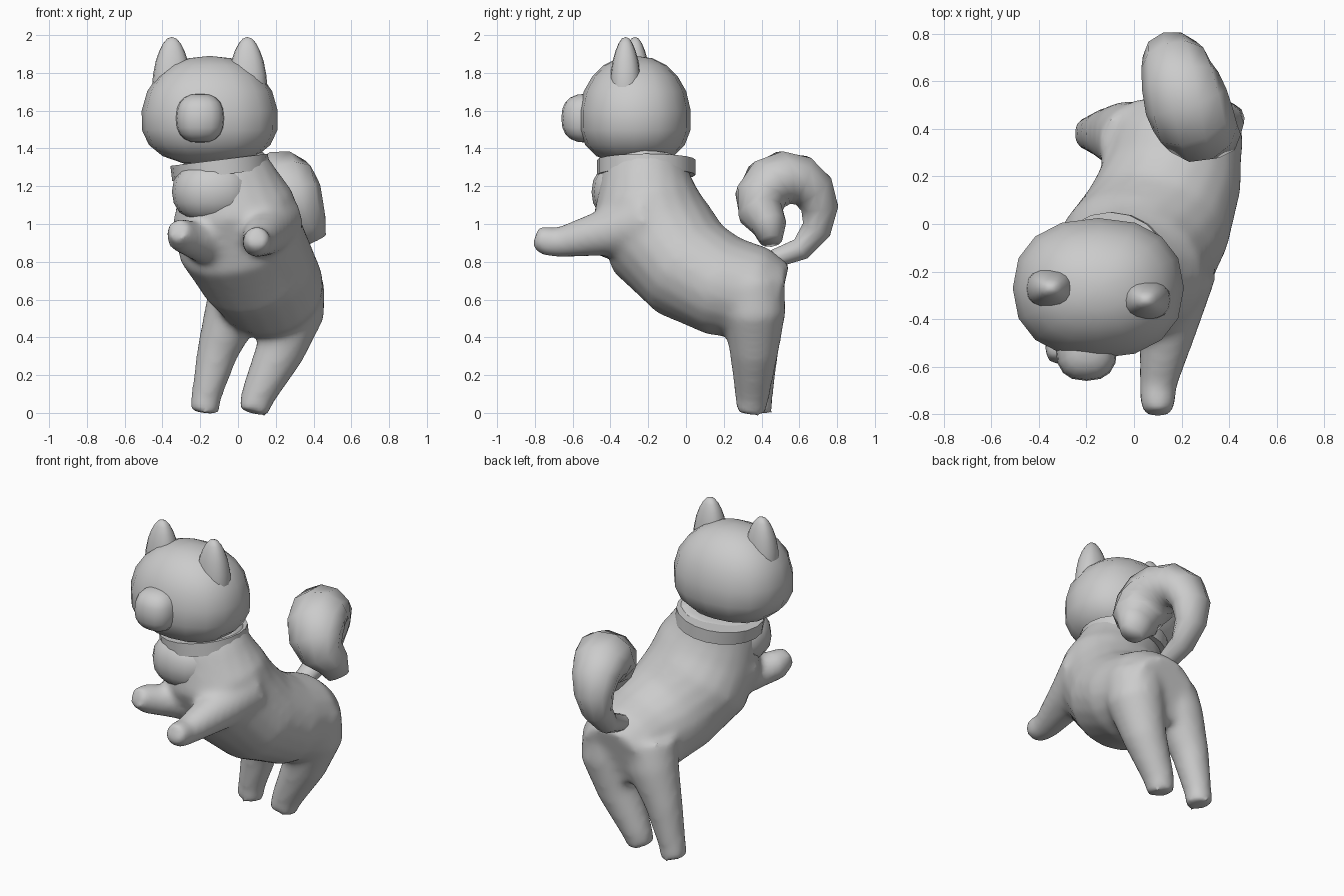
import bpy
import bmesh
import math
from mathutils import Vector

default_cube = bpy.data.objects.get("Cube")
if default_cube:
    bpy.data.objects.remove(default_cube, do_unlink=True)

GREY = (.6, .6, .6, 1)
grey = bpy.data.materials.new("light grey")
grey.use_nodes = True
grey.diffuse_color = GREY
grey.node_tree.nodes["Principled BSDF"].inputs["Base Color"].default_value = GREY


def add_tube(bm, path, sides=20, widen=1):
    """Capped loft of rings along a path of (x, y, z, radius)."""
    points = [Vector(step[:3]) for step in path]
    last = len(points) - 1
    loops = []
    for i, centre in enumerate(points):
        along = (points[min(i + 1, last)] - points[max(i - 1, 0)]).normalized()
        across = (Vector((1, 0, 0)) - along * along.x).normalized()
        upward = along.cross(across)
        radius = path[i][-1]
        loop = []
        for k in range(sides):
            turn = math.tau * k / sides
            offset = across * math.cos(turn) * widen + upward * math.sin(turn)
            loop.append(bm.verts.new(centre + offset * radius))
        loops.append(loop)
    for lower, upper in zip(loops, loops[1:]):
        for k in range(sides):
            following = (k + 1) % sides
            bm.faces.new((lower[k], lower[following], upper[following], upper[k]))
    bm.faces.new(reversed(loops[0]))
    bm.faces.new(loops[-1])


def finish(name, bm, angle=60):
    """Turn the bmesh into a smooth shaded object."""
    bmesh.ops.recalc_face_normals(bm, faces=bm.faces)
    mesh = bpy.data.meshes.new(name)
    bm.to_mesh(mesh)
    bm.free()
    mesh.materials.append(grey)
    part = bpy.data.objects.new(name, mesh)
    bpy.context.collection.objects.link(part)
    bpy.ops.object.select_all(action='DESELECT')
    part.select_set(True)
    bpy.context.view_layer.objects.active = part
    bpy.ops.object.shade_smooth_by_angle(angle=math.radians(angle))
    return part


def rounded_block(name, centre, size, squareness=1, taper=0):
    """Sphere with boxier sides and a top that narrows by the taper."""
    bm = bmesh.new()
    bmesh.ops.create_uvsphere(bm, u_segments=16, v_segments=10, radius=1)
    for vert in bm.verts:
        narrowing = 1 - taper * vert.co.z
        shaped = [math.copysign(abs(c) ** squareness, c) * s
                  for c, s in zip(vert.co, size)]
        shaped[0] *= narrowing
        shaped[1] *= narrowing
        vert.co = Vector(shaped) + Vector(centre)
    return finish(name, bm)


# Torso and legs, fused into one skin
torso = [(-.09, -.2, 1.36, .2), (-.07, -.21, 1.25, .24), (-.02, -.21, 1.1, .29),
         (.01, -.13, .92, .31), (.1, .02, .76, .29), (.16, .2, .67, .27),
         (.18, .38, .63, .25), (.18, .5, .6, .19)]
legs = {
    "left hind leg": [(.28, .34, .68, .18), (.29, .36, .53, .17), (.22, .36, .32, .13),
                      (.1, .35, .08, .09), (.08, .34, 0, .08)],
    "right hind leg": [(.02, .34, .68, .17), (-.03, .37, .53, .15), (-.11, .38, .32, .11),
                       (-.17, .38, .08, .08), (-.18, .38, 0, .08)],
    "left foreleg": [(.17, -.2, 1.02, .18), (.15, -.4, .96, .13), (.1, -.68, .9, .08),
                     (.1, -.74, .91, .08), (.1, -.8, .93, .06)],
    "right foreleg": [(-.17, -.24, 1, .18), (-.2, -.38, .9, .11), (-.3, -.5, .94, .09),
                      (-.32, -.58, .97, .06)],
}
body_mesh = bmesh.new()
add_tube(body_mesh, torso, widen=1.1)
for leg in legs.values():
    add_tube(body_mesh, leg)
body = finish("body", body_mesh)
fuse = body.modifiers.new("fuse", 'REMESH')
fuse.mode = 'VOXEL'
fuse.voxel_size = .02
fuse.use_smooth_shade = True
soften = body.modifiers.new("soften", 'SMOOTH')
soften.iterations = 14

# Chest bib, head and muzzle
rounded_block("chest_bib", (-.13, -.31, 1.17), (.22, .19, .17), .9)
rounded_block("head", (-.15, -.27, 1.6), (.36, .295, .29), .88, .13)
rounded_block("muzzle", (-.2, -.52, 1.56), (.13, .14, .13), .8)

# Ears, narrowing upward
for side, x, y in (("right", -.35, -.27), ("left", .05, -.32)):
    rounded_block(side + "_ear", (x, y, 1.79), (.1, .08, .2), .85, .35)

# Collar band, tipped to one side
collar = bmesh.new()
add_tube(collar, [(-.09, -.21, 1.26, .26), (-.1, -.21, 1.34, .26)])
finish("collar", collar, 30)

# Curled tail, a spiral that swells and drifts to the left
tail_path = []
steps = 10
for i in range(steps + 1):
    t = i / steps
    turn = math.radians(-105 + 335 * t)
    curl = .14 + .16 * (1 - t) ** 4
    swell = .05 + .1 * math.sin(math.pi * .85 * t ** 1.3)
    tail_path.append((.14 + .22 * t * t, .53 + curl * math.cos(turn),
                      1.1 + curl * math.sin(turn), swell))
tail_path.append((.4, .45, .91, .06))
tail = bmesh.new()
add_tube(tail, tail_path, 10, 1.2)
finish("tail", tail, 80)
